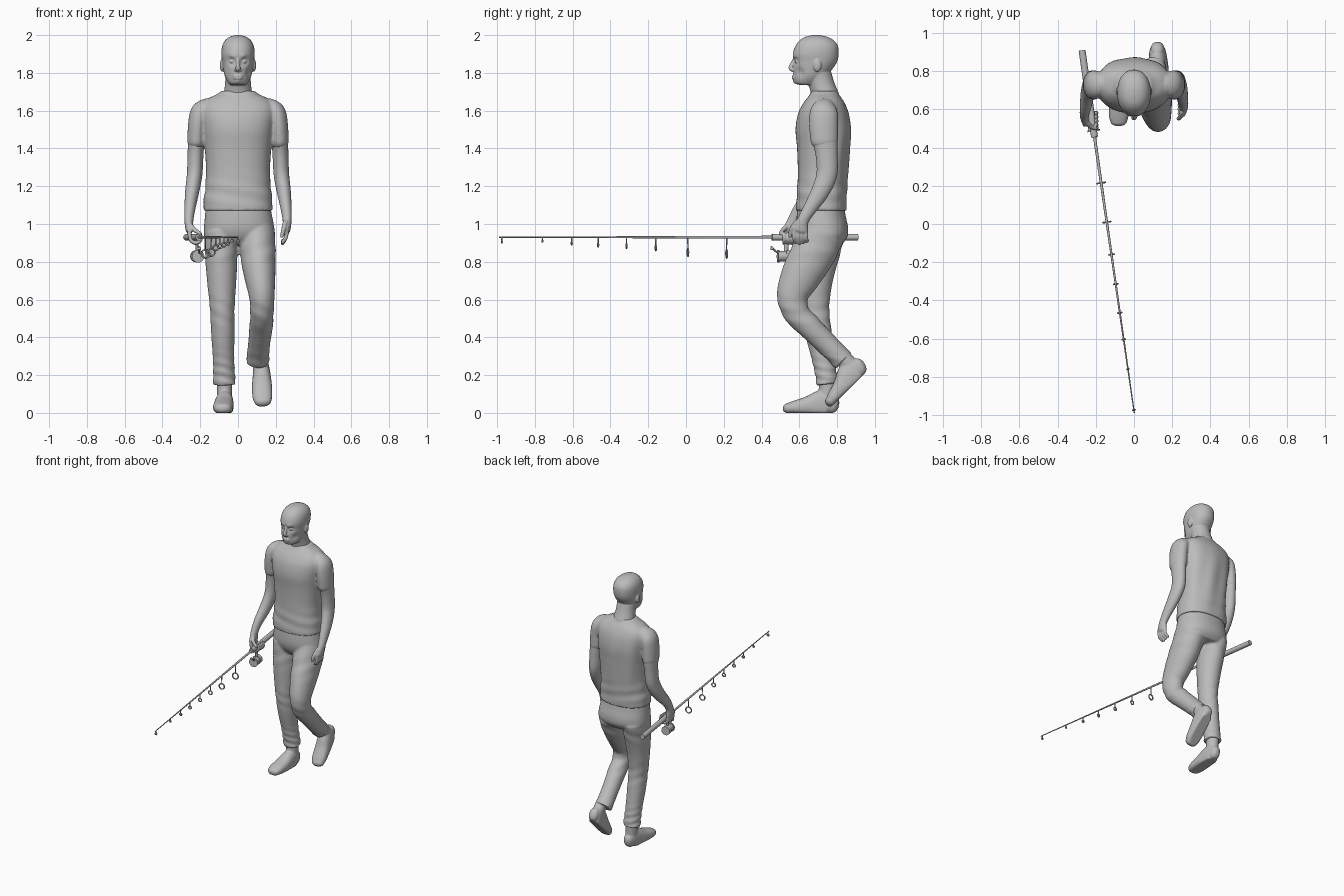
import bpy, bmesh
from math import sin, cos, pi, sqrt, exp, radians, copysign
from mathutils import Vector, Matrix

if "Cube" in bpy.data.objects:
    bpy.data.objects.remove(bpy.data.objects["Cube"])

GREY = bpy.data.materials.new("plain_grey")
GREY.use_nodes = True
GREY.diffuse_color = (0.5, 0.5, 0.5, 1)
GREY.node_tree.nodes["Principled BSDF"].inputs["Base Color"].default_value = GREY.diffuse_color
X, Y = Vector((1, 0, 0)), Vector((0, 1, 0))


def finish(name, bm):
    bmesh.ops.recalc_face_normals(bm, faces=bm.faces)
    me = bpy.data.meshes.new(name)
    bm.to_mesh(me)
    bm.free()
    me.materials.append(GREY)
    me.polygons.foreach_set("use_smooth", [True] * len(me.polygons))
    ob = bpy.data.objects.new(name, me)
    bpy.context.collection.objects.link(ob)
    return ob


def spline(keys, steps):
    """Smooth curve through keys of (x, y, z, half width, half depth)."""
    k = [Vector(v) for v in keys]
    out = []
    for i in range(len(k) - 1):
        a, b, c, d = k[max(i - 1, 0)], k[i], k[i + 1], k[min(i + 2, len(k) - 1)]
        for j in range(steps):
            t = j / steps
            out.append(b + (c - a) * (t / 2) + (a * 2 - b * 5 + c * 4 - d) * (t * t / 2)
                       + (b * 3 - a - c * 3 + d) * (t ** 3 / 2))
    return out + [k[-1]]


def loft(name, keys, sides=28, steps=6, flat=False, ref=X, cap=True, power=1.0, fold=None):
    """Skin elliptical rings along a path, with rounded ends if cap is set."""
    pts = spline(keys, steps)
    rings = []
    for i, p in enumerate(pts):
        a, b = pts[max(i - 1, 0)], pts[min(i + 1, len(pts) - 1)]
        t = (Vector(b[:3]) - Vector(a[:3])).normalized()
        rings.append((Vector(p[:3]), t, p[3], p[4]))
    if cap:
        def dome(ring, sign):
            c, t, rx, ry = ring
            r = min(rx, ry)
            return [(c + t * (sign * r * k), t, rx * sqrt(1 - k * k), ry * sqrt(1 - k * k))
                    for k in (0.35, 0.65, 0.87, 0.98)]
        rings = dome(rings[0], -1)[::-1] + rings + dome(rings[-1], 1)
    bm = bmesh.new()
    loops = []
    for c, t, rx, ry in rings:
        s = X if flat else (ref - t * ref.dot(t)).normalized()
        d = Y if flat else t.cross(s)
        loop = []
        for j in range(sides):
            u, v = cos(2 * pi * j / sides), sin(2 * pi * j / sides)
            off = s * (rx * copysign(abs(u) ** power, u)) + d * (ry * copysign(abs(v) ** power, v))
            if fold:
                off *= 1 + fold(c + off)
            loop.append(bm.verts.new(c + off))
        loops.append(loop)
    for a, b in zip(loops, loops[1:]):
        for j in range(sides):
            bm.faces.new((a[j], a[j - 1], b[j - 1], b[j]))
    bm.faces.new(loops[0])
    bm.faces.new(loops[-1])
    return finish(name, bm)


def ball(name, centre, scale):
    bm = bmesh.new()
    bmesh.ops.create_uvsphere(bm, u_segments=20, v_segments=12, radius=1,
                              matrix=Matrix.Translation(centre) @ Matrix.Diagonal((*scale, 1)))
    return finish(name, bm)


def push(ob, centre, radius, offset):
    """Soft sculpting stroke, made on both sides."""
    for side in ((1, -1) if centre[0] else (1,)):
        c = Vector((centre[0] * side, *centre[1:]))
        for v in ob.data.vertices:
            v.co += Vector(offset) * exp(-((v.co - c).length / radius) ** 2)


def merge(name, parts, voxel, smooth=4):
    """Join parts into a single continuous skin."""
    bpy.ops.object.select_all(action='DESELECT')
    for p in parts:
        p.select_set(True)
    bpy.context.view_layer.objects.active = parts[0]
    bpy.ops.object.join()
    ob = parts[0]
    ob.name = name
    m = ob.modifiers.new("skin", 'REMESH')
    m.mode, m.voxel_size, m.use_smooth_shade = 'VOXEL', voxel, True
    m = ob.modifiers.new("soften", 'SMOOTH')
    m.factor, m.iterations = 0.5, smooth
    return ob


def near(z, mid, width):
    return exp(-((z - mid) / width) ** 2)


# Head: (front, back, height, half width)
profile = [(.61, .68, 1.735, .035), (.58, .70, 1.745, .05), (.572, .74, 1.78, .069),
           (.57, .775, 1.82, .078), (.57, .80, 1.86, .084), (.566, .808, 1.90, .088),
           (.578, .805, 1.94, .084), (.60, .785, 1.97, .07), (.63, .75, 1.99, .046),
           (.67, .71, 2.0, .015)]
head = loft("head", [(0, (f + b) / 2, z, w, (b - f) / 2) for f, b, z, w in profile],
            sides=64, steps=8, flat=True, cap=False, power=.92)
push(head, (.034, .58, 1.862), .018, (0, .016, 0))     # eye sockets
push(head, (.03, .57, 1.885), .016, (0, -.006, 0))     # brows
push(head, (.06, .60, 1.80), .025, (-.006, .008, 0))   # cheeks
push(head, (0, .57, 1.776), .018, (0, -.008, 0))       # mouth
push(head, (0, .57, 1.75), .016, (0, -.008, 0))        # chin
parts = [head,
         loft("nose", [(0, .577, 1.872, .009, .012), (0, .562, 1.845, .010, .012),
                       (0, .555, 1.825, .014, .012), (0, .566, 1.815, .014, .010)], sides=16),
         loft("neck", [(0, .745, 1.62, .09, .08), (0, .735, 1.69, .076, .074),
                       (0, .715, 1.75, .068, .07), (0, .70, 1.80, .068, .07)], flat=True)]
for s in (1, -1):
    parts += [ball("eye", (.033 * s, .588, 1.86), (.013, .013, .009)),
              ball("nostril", (.011 * s, .568, 1.816), (.009, .012, .007)),
              ball("ear", (.084 * s, .695, 1.84), (.012, .022, .034))]
for z in (1.782, 1.771):
    parts.append(ball("lip", (0, .572, z), (.026, .012, .005)))
merge("head", parts, .0045, 2)


# Shirt: torso with draped back and short sleeves
def drape(p):
    back = max(0, min(1, (p.y - .73) / .08))
    return (.028 * back * sin(p.x * 48 + p.z * 5) * near(p.z, 1.35, .2)
            + .018 * sin(p.z * 70 + p.x * 14) * near(p.z, 1.16, .07))


rows = [(.583, .85, 1.07, .182), (.583, .85, 1.10, .183), (.588, .852, 1.18, .175),
        (.592, .858, 1.28, .169), (.588, .866, 1.40, .176), (.580, .872, 1.50, .188),
        (.592, .862, 1.58, .198), (.615, .845, 1.63, .19), (.64, .825, 1.665, .155),
        (.655, .81, 1.685, .115), (.665, .80, 1.705, .086)]
shirt = [loft("torso", [(0, (f + b) / 2, z, w, (b - f) / 2) for f, b, z, w in rows],
              sides=72, flat=True, cap=False, power=.86, fold=drape)]
for s in (1, -1):
    shirt.append(loft("sleeve", [(.165 * s, .735, 1.615, .05, .06), (.2 * s, .73, 1.59, .052, .074),
                                 (.214 * s, .728, 1.53, .05, .077), (.22 * s, .732, 1.44, .049, .073)],
                      cap=True))
merge("shirt", shirt, .008)


# Arms: the right one reaches forward to the rod
def arm(s, wrist_y):
    r = wrist_y - .62
    return loft("arm", [(.214 * s, .728, 1.55, .044, .066), (.221 * s, .735, 1.45, .044, .066),
                        (.225 * s, .745 + r * .2, 1.36, .042, .058), (.23 * s, .745 + r * .4, 1.26, .041, .055),
                        (.243 * s, .71 + r * .6, 1.17, .037, .048), (.255 * s, .655 + r, 1.08, .029, .036),
                        (.260 * s, .62 + r, 1.02, .024, .031), (.258 * s, .605 + r, .97, .020, .042)])


left = [arm(1, .62), loft("thumb", [(.25, .585, 1.01, .013, .013), (.24, .557, .97, .012, .012),
                                    (.232, .552, .935, .010, .010)], sides=12)]
right = [arm(-1, .57), loft("thumb", [(-.25, .535, .99, .013, .013), (-.225, .51, .965, .012, .012),
                                      (-.20, .50, .95, .010, .010)], sides=12, ref=Y)]
for i in range(4):
    y, z = .573 + .021 * i, .006 * abs(i - 1)
    left.append(loft("finger", [(.258, y, .98, .011, .011), (.254, y, .93, .011, .011),
                                (.236, y + .006, .897 + z, .0095, .0095)], sides=12))
    y -= .053
    right.append(loft("finger", [(-.258, y, .97, .011, .012), (-.25, y, .915, .011, .011), (-.22, y, .9, .011, .011),
                                 (-.196, y, .92, .01, .01), (-.2, y, .95, .009, .009)], sides=12, ref=Y))
merge("left_arm", left, .005, 3)
merge("right_arm", right, .005, 3)


# Trousers: pelvis, straight right leg and bent left leg
def creases(p):
    return (.05 * sin(p.z * 130 + p.x * 30 + p.y * 20) * near(p.z, .2, .09)
            + .025 * sin(p.z * 80 + p.x * 40) * near(p.z, .53, .07)
            + .02 * sin(p.z * 60 - p.x * 30) * near(p.z, .86, .07))


trousers = [
    loft("pelvis", [(0, .714, 1.10, .17, .122), (.003, .716, 1.04, .178, .130), (.006, .722, .98, .186, .136),
                    (.008, .728, .93, .185, .126), (.008, .73, .89, .15, .095)],
         sides=48, flat=True, cap=False, power=.9),
    loft("right_leg", [(-.092, .722, .95, .088, .122), (-.088, .70, .8, .084, .102),
                       (-.086, .688, .68, .076, .085), (-.083, .685, .55, .065, .074),
                       (-.08, .702, .42, .062, .07), (-.077, .725, .3, .057, .062),
                       (-.074, .742, .2, .058, .057), (-.072, .748, .15, .061, .058)],
         steps=14, cap=False, fold=creases),
    loft("left_leg", [(.1, .72, .95, .096, .122), (.106, .665, .83, .093, .118), (.116, .605, .72, .082, .105),
                      (.126, .565, .62, .068, .084), (.127, .585, .53, .062, .07), (.122, .655, .455, .062, .064),
                      (.112, .74, .37, .058, .06), (.106, .81, .30, .06, .058), (.106, .835, .275, .062, .06)],
         steps=14, cap=False, fold=creases)]
merge("trousers", trousers, .008, 3)


# Shoes: flat soled, the left one tipped onto its toe
def shoe(name):
    ob = loft(name, [(-.068, .775, .045, .036, .05), (-.07, .75, .05, .043, .072), (-.072, .70, .045, .048, .07),
                     (-.076, .64, .036, .053, .05), (-.08, .57, .028, .052, .035), (-.08, .54, .024, .045, .028)],
              power=.85)
    ankle = loft("ankle", [(-.07, .748, .05, .038, .045), (-.072, .748, .17, .042, .046)], cap=False)
    for v in ob.data.vertices:
        v.co.z = max(v.co.z, 0)
    return merge(name, [ob, ankle], .006, 3)


shoe("right_shoe")
shoe("left_shoe").matrix_world = (Matrix.Translation((.118, .972, .235)) @ Matrix.Rotation(radians(45), 4, 'X')
                                  @ Matrix.Rotation(radians(5), 4, 'Z') @ Matrix.Translation((.07, -.81, 0)))


# Fishing rod
def on_rod(y, z=.93):
    return (-(y + .98) * .144, y, z)


loft("rod_handle", [(*on_rod(.91), .018, .018), (*on_rod(.455), .018, .018)], sides=24, steps=1, cap=False)
loft("rod_blank", [(*on_rod(.46), .008, .008), (*on_rod(-.99), .003, .003)], sides=12, steps=1, cap=False)
aim = Vector((.144, -1, 0)).to_track_quat('Z', 'Y').to_euler()
for y, low in ((.215, .82), (.01, .83), (-.16, .86), (-.315, .872), (-.465, .88),
               (-.605, .89), (-.76, .905), (-.975, .90)):
    r = (.93 - low) * .2
    x = on_rod(y)[0]
    loft("guide_stem", [(x, y, .93, .004, .004), (x, y, low + 2 * r, .003, .003)], sides=8, steps=1, cap=False)
    bpy.ops.mesh.primitive_torus_add(location=(x, y, low + r), rotation=aim, major_radius=r,
                                     minor_radius=.0045, major_segments=16, minor_segments=8)
    ring = bpy.context.object
    ring.name = "guide_ring"
    ring.data.materials.append(GREY)
    bpy.ops.object.shade_smooth()

# Reel: spool with rims, foot and crank
for name, y0, y1, r in (("reel_spool", .49, .545, .027), ("reel_rim", .485, .493, .033),
                        ("reel_body", .53, .56, .032)):
    loft(name, [(*on_rod(y0, .829), r, r), (*on_rod(y1, .829), r, r)], sides=24, steps=1, cap=False)
loft("reel_foot", [(*on_rod(.53, .83), .008, .01), (*on_rod(.53, .925), .008, .014)], sides=12)
loft("reel_crank", [(-.205, .50, .84, .005, .005), (-.205, .475, .855, .005, .005),
                    (-.207, .452, .878, .005, .005)], sides=8)
ball("reel_knob", (-.207, .455, .87), (.012, .009, .009))

for ob in bpy.data.objects:
    if ob.name.startswith(("rod", "reel")):
        bpy.ops.object.select_all(action='DESELECT')
        ob.select_set(True)
        bpy.context.view_layer.objects.active = ob
        bpy.ops.object.shade_smooth_by_angle(angle=radians(40))
